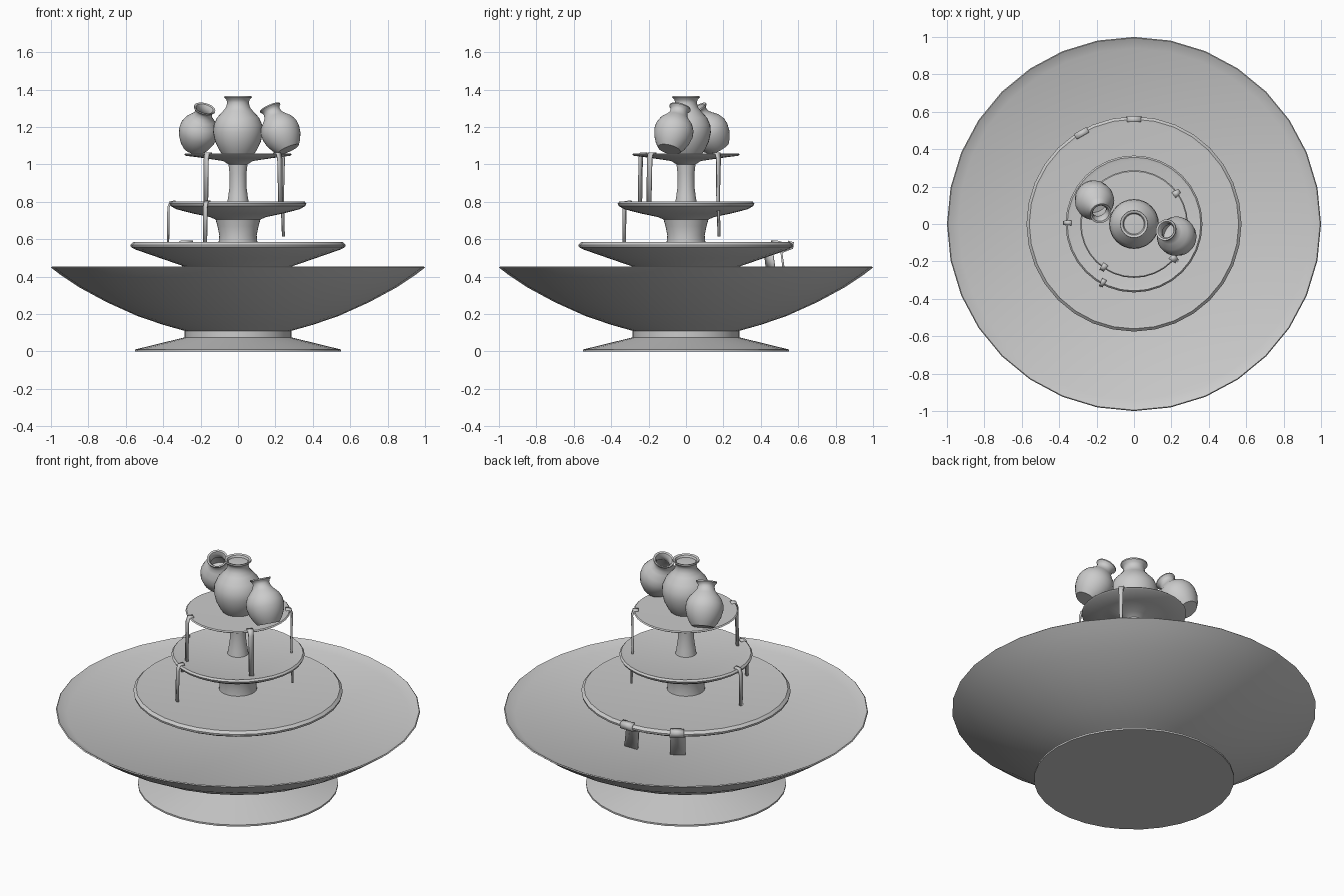
import bpy, bmesh, math
from mathutils import Vector

cube = bpy.data.objects.get("Cube")
if cube:
    bpy.data.objects.remove(cube, do_unlink=True)

stone = bpy.data.materials.new("grey_stone")
stone.use_nodes = True
GREY = (0.6, 0.6, 0.6, 1)
stone.diffuse_color = GREY
stone.node_tree.nodes["Principled BSDF"].inputs["Base Color"].default_value = GREY
parts = []


def finish(name, bm):
    bmesh.ops.recalc_face_normals(bm, faces=bm.faces)
    mesh = bpy.data.meshes.new(name)
    bm.to_mesh(mesh)
    bm.free()
    mesh.materials.append(stone)
    obj = bpy.data.objects.new(name, mesh)
    bpy.context.collection.objects.link(obj)
    parts.append(obj)
    return obj


def lathe(name, profile, sides=32):
    """Turn a closed (radius, height) profile around the z axis."""
    bm = bmesh.new()
    verts = [bm.verts.new((0, r, z)) for r, z in profile]
    edges = [bm.edges.new(pair) for pair in zip(verts, verts[1:])]
    bmesh.ops.spin(bm, geom=verts + edges, cent=(0, 0, 0), axis=(0, 0, 1),
                   angle=math.tau, steps=sides, use_merge=False)
    bmesh.ops.remove_doubles(bm, verts=bm.verts, dist=0.0005)
    return finish(name, bm)


def stream(name, degrees, path, width, tip=None, thick=0.012):
    """Falling ribbon of water following (radius, height) points."""
    a = math.radians(degrees)
    out = Vector((math.cos(a), math.sin(a), 0))
    side = Vector((-out.y, out.x, 0))
    tip = tip or width
    bm = bmesh.new()
    rows = []
    for i, (r, z) in enumerate(path):
        half = (width + (tip - width) * i / (len(path) - 1)) / 2
        mid = out * r + Vector((0, 0, z))
        rows.append([bm.verts.new(mid + side * s) for s in (-half, half)])
    for (p, q), (s, t) in zip(rows, rows[1:]):
        bm.faces.new((p, q, t, s))
    obj = finish(name, bm)
    solid = obj.modifiers.new("thickness", "SOLIDIFY")
    solid.thickness = thick
    solid.offset = 0
    return obj


# Foot and large basin with its water surface
lathe("basin", [(0, 0), (0.55, 0), (0.55, 0.01), (0.42, 0.042), (0.285, 0.075),
                (0.285, 0.11), (0.40, 0.142), (0.54, 0.19), (0.70, 0.262),
                (0.85, 0.343), (0.95, 0.41), (1.0, 0.448), (0.995, 0.453),
                (0.94, 0.425), (0, 0.425)])

# Lower bowl
lathe("lower_bowl", [(0, 0.42), (0.2, 0.42), (0.29, 0.455), (0.42, 0.5),
                     (0.55, 0.545), (0.573, 0.558), (0.575, 0.57),
                     (0.56, 0.584), (0.545, 0.582), (0, 0.582)])

# Middle bowl on its thick column
lathe("middle_bowl", [(0, 0.57), (0.105, 0.57), (0.1, 0.62), (0.11, 0.67),
                      (0.12, 0.705), (0.15, 0.718), (0.24, 0.737),
                      (0.33, 0.76), (0.36, 0.777), (0.366, 0.79),
                      (0.357, 0.8), (0.34, 0.796), (0, 0.796)])

# Upper dish on its slim column
lathe("upper_dish", [(0, 0.78), (0.06, 0.78), (0.052, 0.83), (0.045, 0.88),
                     (0.045, 0.95), (0.051, 1.0), (0.08, 1.018),
                     (0.18, 1.033), (0.28, 1.046), (0.288, 1.052),
                     (0.282, 1.058), (0, 1.055)])

# Jars: one upright, two smaller ones leaning towards it
jar = lathe("centre_jar", [(0, 0), (0.078, 0), (0.1, 0.03), (0.122, 0.075),
                           (0.133, 0.125), (0.13, 0.165), (0.112, 0.205),
                           (0.08, 0.24), (0.064, 0.26), (0.058, 0.285),
                           (0.062, 0.3), (0.074, 0.312), (0.073, 0.32),
                           (0.06, 0.316), (0.048, 0.295), (0.05, 0.26),
                           (0.09, 0.2), (0.1, 0.12), (0, 0.1)])
jar.location.z = 1.045
for name, base, mouth in (("right_jar", (-0.235, 0.175, 1.085), (-0.175, 0.05, 1.31)),
                          ("left_jar", (0.268, -0.09, 1.08), (0.168, -0.03, 1.31))):
    leaning = bpy.data.objects.new(name, jar.data)
    bpy.context.collection.objects.link(leaning)
    leaning.location = base
    leaning.scale = (0.79,) * 3
    axis = Vector(mouth) - Vector(base)
    leaning.rotation_euler = axis.to_track_quat("Z", "Y").to_euler()
    parts.append(leaning)

# Water standing in the upright jar
lathe("jar_water", [(0, 1.325), (0.048, 1.335), (0.056, 1.35), (0, 1.354)])

# Thin streams from the upper dish
dish_lip = [(0.262, 1.058), (0.288, 1.058), (0.296, 1.03)]
stream("front_right_stream", 235, dish_lip + [(0.3, 0.78)], 0.03, 0.022)
stream("front_left_stream", -41, dish_lip + [(0.302, 0.78)], 0.035, 0.025)
stream("back_left_stream", 36, dish_lip + [(0.292, 0.84), (0.3, 0.615)], 0.036, 0.01)

# Thin streams from the middle bowl
bowl_lip = [(0.335, 0.801), (0.362, 0.798), (0.372, 0.77), (0.374, 0.58)]
stream("lower_front_stream", 242, bowl_lip, 0.026, 0.018)
stream("lower_right_stream", 179, bowl_lip, 0.026, 0.018)

# Broad sheets of water from the lower bowl
sheet = [(0.545, 0.586), (0.572, 0.58), (0.568, 0.553), (0.51, 0.53), (0.525, 0.42)]
for name, angle in (("back_sheet", 90), ("back_right_sheet", 120)):
    stream(name, angle, sheet, 0.075, 0.085)

# Smooth shading with crisp rims
bpy.ops.object.select_all(action="DESELECT")
for obj in parts:
    obj.select_set(True)
bpy.context.view_layer.objects.active = parts[0]
bpy.ops.object.shade_smooth_by_angle(angle=math.radians(35))
